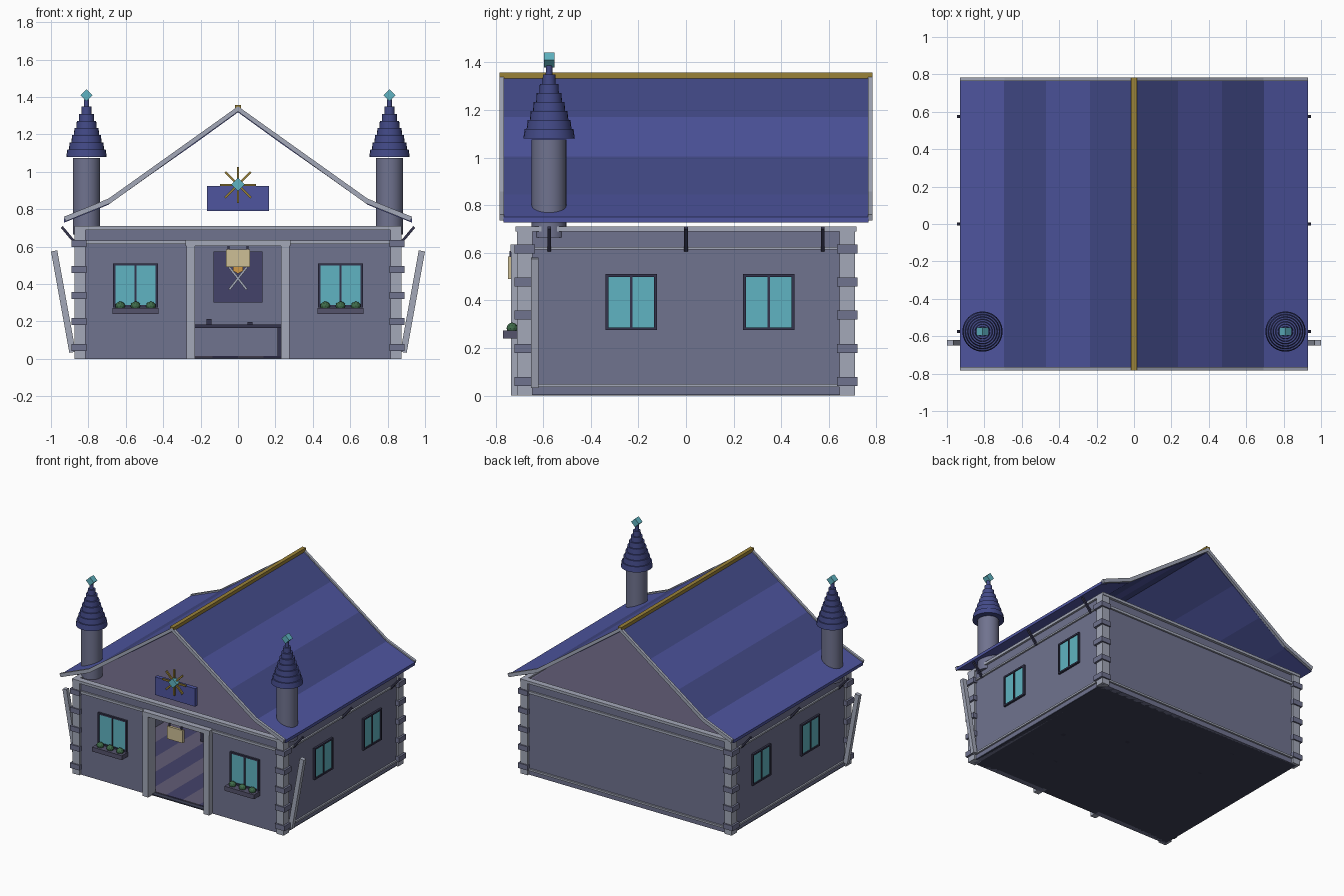
import bpy, bmesh, math
from mathutils import Matrix, Vector

if "Cube" in bpy.data.objects:
    bpy.data.objects.remove(bpy.data.objects["Cube"])


def mat(name, hexcol):
    m = bpy.data.materials.new(name)
    srgb = [int(hexcol[i:i + 2], 16) / 255 for i in (0, 2, 4)]
    m.diffuse_color = [((c + .055) / 1.055) ** 2.4 if c > .04 else c / 12.9 for c in srgb] + [1]
    m.use_nodes = True
    m.node_tree.nodes["Principled BSDF"].inputs["Base Color"].default_value = m.diffuse_color
    return m


WALL, TRIM = mat("stone", "70738F"), mat("pale_trim", "A3A8B8")
BLUE_A, BLUE_B = mat("roof_dark", "434A88"), mat("roof_light", "4E559F")
GOLD, TEAL, DARK = mat("gold", "9A8238"), mat("teal_glass", "60B4C2"), mat("dark_wood", "34344C")
PURPLE, PLANK = mat("ceiling_purple", "625D76"), mat("plank", "44426A")
BEIGE, ORANGE, GREEN = mat("parchment", "CDBF96"), mat("orange", "D09A48"), mat("leaf", "3F6B4A")
BOXC, FLOOR = mat("planter", "55536C"), mat("floor", "3D4155")


def finish(bm, name, m):
    bmesh.ops.recalc_face_normals(bm, faces=bm.faces)
    me = bpy.data.meshes.new(name)
    bm.to_mesh(me)
    bm.free()
    me.materials.append(m)
    ob = bpy.data.objects.new(name, me)
    bpy.context.collection.objects.link(ob)
    return ob


def box(name, x0, x1, y0, y1, z0, z1, m):
    bm = bmesh.new()
    bmesh.ops.create_cube(bm, size=1, matrix=Matrix.Translation(
        ((x0 + x1) / 2, (y0 + y1) / 2, (z0 + z1) / 2)) @ Matrix.Diagonal((abs(x1 - x0), abs(y1 - y0), z1 - z0, 1)))
    return finish(bm, name, m)


def prism(name, pts, y0, y1, m):
    """Extrude an xz outline along y."""
    bm = bmesh.new()
    f = bm.faces.new([bm.verts.new((x, y0, z)) for x, z in pts])
    r = bmesh.ops.extrude_face_region(bm, geom=[f])
    vs = [v for v in r["geom"] if isinstance(v, bmesh.types.BMVert)]
    bmesh.ops.translate(bm, verts=vs, vec=(0, y1 - y0, 0))
    return finish(bm, name, m)


def bar(name, a, b, w, d, y, m):
    """Straight bar between two xz points; w = width in xz, d = depth in y."""
    a, b = Vector(a), Vector(b)
    n = (b - a).normalized().orthogonal() * w / 2
    return prism(name, [a + n, b + n, b - n, a - n], y - d / 2, y + d / 2, m)


def gem(name, x, y, z, h, d):
    prism(name, [(x - h, z), (x, z + h), (x + h, z), (x, z - h)], y - d, y + d, TEAL)


def tube(name, x, y, r, z0, z1, m, r2=None):
    bpy.ops.mesh.primitive_cone_add(vertices=24, radius1=r, radius2=r if r2 is None else r2,
                                    depth=z1 - z0, location=(x, y, (z0 + z1) / 2))
    ob = bpy.context.object
    ob.name = name
    ob.data.materials.append(m)
    bpy.ops.object.shade_smooth_by_angle(angle=math.radians(35))


# walls, floor and ceiling
prism("front_wall", [(-.86, 0), (-.235, 0), (-.235, .605), (.235, .605), (.235, 0),
                     (.86, 0), (.86, .7), (-.86, .7)], -.695, -.655, WALL)
box("back_wall", -.86, .86, .655, .695, 0, .7, WALL)
box("floor", -.86, .86, -.69, .69, 0, .008, FLOOR)
box("ceiling", -.85, .85, -.69, .69, .675, .7, PURPLE)
for i in range(12):
    x = -.82 + i * .1367
    box("floor_plank", x, x + .1367, -.655, .655, .008, .014, PLANK if i % 2 else PURPLE)

# front and back trim
for s in (-1, 1):
    box("top_plate", -.875, .875, s * .67, s * .715, .69, .71, TRIM)
    box("upper_band", -.872, .872, s * .69, s * .708, .613, .632, TRIM)
box("base_band", -.872, .872, .69, .708, .036, .05, TRIM)

# door frame
for s in (-1, 1):
    box("door_post", s * .23, s * .275, -.735, -.65, 0, .605, TRIM)
box("door_lintel", -.28, .28, -.737, -.65, .603, .635, TRIM)


def window(cx, cy, side):
    """Framed two-pane window; side 0 faces -y, otherwise +-x."""
    def part(name, u0, u1, z0, z1, d, m):
        if side:
            x = side * .86
            box(name, x - side * .01, x + side * d, cy + u0, cy + u1, z0, z1, m)
        else:
            box(name, cx + u0, cx + u1, cy - d, cy + .01, z0, z1, m)
    w = .108 if side else .12
    for s in (-1, 1):
        part("window_side", s * w, s * (w - .012), .275, .51, .015, DARK)
    part("window_head", -w, w, .498, .51, .015, DARK)
    part("window_sill", -w, w, .275, .287, .015, DARK)
    part("window_mullion", -.005, .005, .28, .505, .014, DARK)
    part("window_glass", -w + .01, w - .01, .28, .505, .008, TEAL)


for s in (-1, 1):
    # side wall and its trim
    box("side_wall", s * .82, s * .86, -.69, .69, 0, .7, WALL)
    box("side_top_plate", s * .835, s * .875, -.715, .715, .69, .71, TRIM)
    box("side_upper_band", s * .855, s * .872, -.7, .7, .613, .625, TRIM)
    box("side_base_band", s * .855, s * .872, -.7, .7, .036, .05, TRIM)

    # corner posts with stone quoins
    for t in (-1, 1):
        box("corner_post", s * .815, s * .875, t * .645, t * .71, 0, .7, TRIM)
        for k in range(5):
            z = .06 + k * .139
            box("corner_quoin", s * .81, s * .89, t * .635, t * .72, z - .019, z + .019, WALL)

    # windows, planters and shrubs
    window(s * .548, -.695, 0)
    for y in (-.23, .347):
        window(0, y, s)
    box("flower_box", s * .548 - .123, s * .548 + .123, -.768, -.69, .24, .273, BOXC)
    for k in (-1, 0, 1):
        bm = bmesh.new()
        bmesh.ops.create_icosphere(bm, subdivisions=2, radius=1, matrix=Matrix.Translation(
            (s * .548 + k * .082, -.73, .283)) @ Matrix.Diagonal((.027, .024, .024, 1)))
        finish(bm, "shrub", GREEN)

    # leaning corner brace and eave brackets
    bar("leaning_brace", (s * .885, .035), (s * .983, .577), .034, .03, -.635, TRIM)
    for y in (-.575, 0, .575):
        bar("eave_bracket", (s * .862, .61), (s * .942, .705), .014, .015, y, DARK)

    # roof strips, flaring at the eave
    line = [(0, 1.34), (.235, 1.17), (.47, 1.005), (.695, .845), (.93, .75)]
    for i in range(4):
        (xa, za), (xb, zb) = line[i], line[i + 1]
        prism("roof_strip", [(s * xa, za), (s * xb, zb), (s * xb, zb - .022), (s * xa, za - .022)],
              -.766, .766, BLUE_B if i % 2 else BLUE_A)
    for t in (-1, 1):
        prism("barge_board", [(0, 1.35), (s * .692, .857), (s * .93, .76), (s * .922, .735),
                              (s * .682, .832), (0, 1.322)], t * .764, t * .784, TRIM)

    # corner turret with tiered spire
    X, Y = s * .81, -.575
    tube("turret", X, Y, .073, .665, 1.075, WALL)
    for k in range(8):
        r = .108 - k * .0134
        tube("spire_tier", X, Y, r, 1.08 + k * .038, 1.12 + k * .038, BLUE_A, r * .95)
    gem("spire_gem", X, Y, 1.41, .032, .022)

box("ridge_cap", -.015, .015, -.784, .784, 1.332, 1.357, GOLD)

# gable plaque with sunburst
box("gable_plaque", -.167, .167, -.745, -.715, .79, .925, BLUE_B)
for k in range(4):
    a = k * math.pi / 4
    c, q = math.cos(a) * .097, math.sin(a) * .097
    bar("sun_ray", (-c, .93 - q), (c, .93 + q), .012, .012, -.752, GOLD)
gem("sun_gem", 0, -.757, .932, .036, .018)

# hanging parchment sign in the doorway
box("hanging_sign", -.065, .065, -.748, -.728, .49, .585, BEIGE)
for s in (-1, 1):
    box("sign_hanger", s * .045, s * .055, -.742, -.734, .58, .607, DARK)

# banner, shield and crossed blades on the rear wall
box("wall_banner", -.132, .132, .64, .656, .3, .575, PLANK)
prism("wall_shield", [(-.03, .52), (.03, .52), (.026, .47), (0, .455), (-.026, .47)], .612, .63, ORANGE)
for s in (-1, 1):
    bar("crossed_blade", (s * .047, .37), (-s * .047, .49), .012, .01, .634, TRIM)

# counter and side table with small goods
for name, x, y, w, d in (("counter", -.1, .36, .36, .2), ("side_table", .526, -.165, .13, .2)):
    box(name + "_top", x - w, x + w, y - d, y + d, .165, .185, DARK)
    for s in (-1, 1):
        for t in (-1, 1):
            lx, ly = x + s * (w - .035), y + t * .16
            box(name + "_leg", lx - .015, lx + .015, ly - .015, ly + .015, 0, .166, DARK)
box("small_crate", -.168, -.142, .34, .37, .185, .213, DARK)
box("small_book", .05, .078, .33, .37, .185, .196, DARK)
